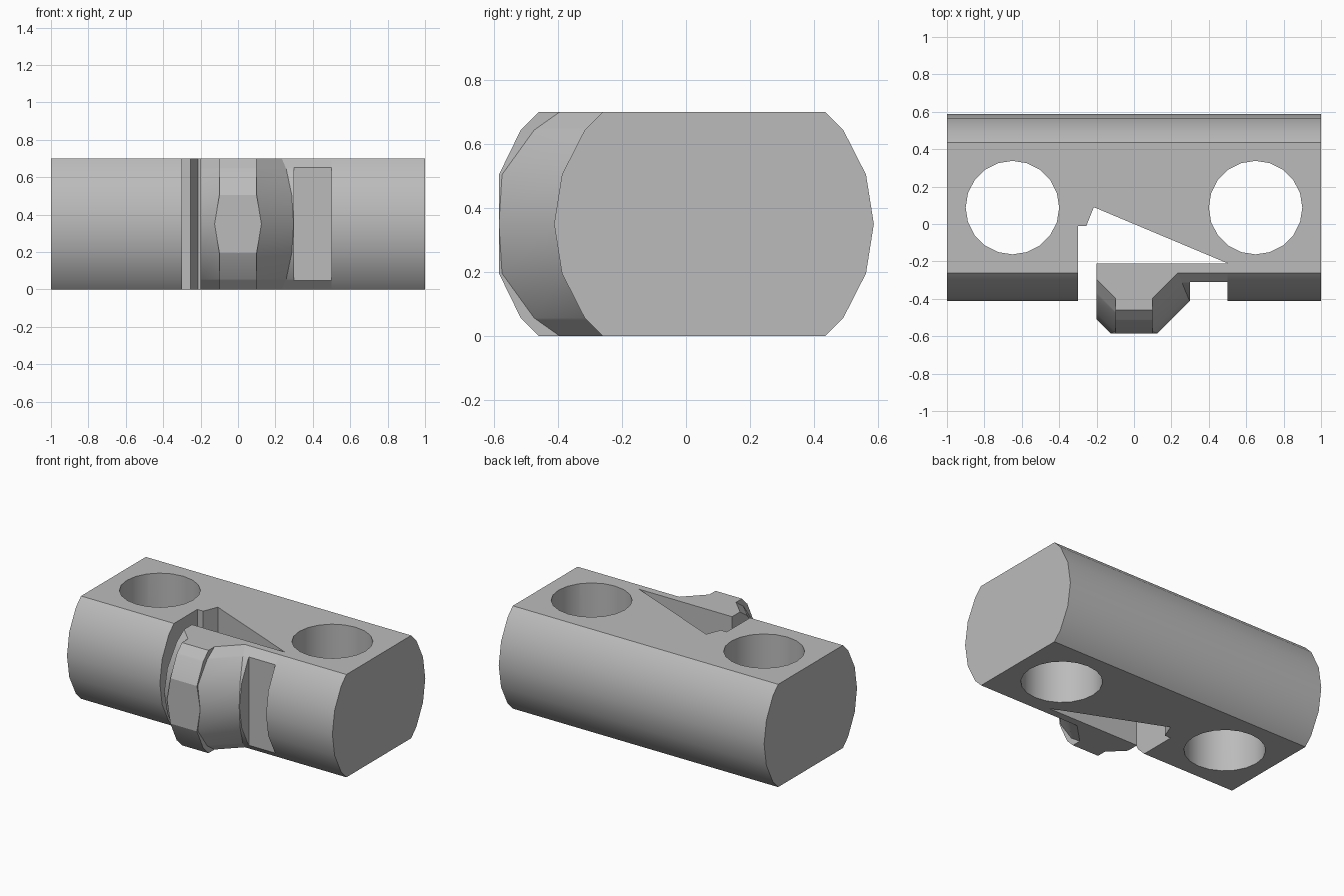
import bpy, bmesh, math

if "Cube" in bpy.data.objects:
    bpy.data.objects.remove(bpy.data.objects["Cube"], do_unlink=True)

SIDES = 20
AXIS_Y, MID_Z, RADIUS = 0.0875, 0.35, 0.5

grey = bpy.data.materials.new("plain grey")
grey.use_nodes = True
colour = (0.5, 0.5, 0.5, 1)
grey.diffuse_color = colour
grey.node_tree.nodes["Principled BSDF"].inputs["Base Color"].default_value = colour


def loft(name, rings):
    """Join equal-length rings of points into a closed solid."""
    bm = bmesh.new()
    loops = [[bm.verts.new(p) for p in ring] for ring in rings]
    for a, b in zip(loops, loops[1:]):
        for i in range(len(a)):
            j = (i + 1) % len(a)
            bm.faces.new((a[i], a[j], b[j], b[i]))
    bm.faces.new(loops[0][::-1])
    bm.faces.new(loops[-1])
    bmesh.ops.remove_doubles(bm, verts=bm.verts, dist=0.0005)
    bmesh.ops.recalc_face_normals(bm, faces=bm.faces)
    mesh = bpy.data.meshes.new(name)
    bm.to_mesh(mesh)
    bm.free()
    mesh.materials.append(grey)
    obj = bpy.data.objects.new(name, mesh)
    bpy.context.collection.objects.link(obj)
    return obj


def upright_prism(name, outline):
    return loft(name, [[(x, y, z) for x, y in outline] for z in (-0.2, 0.9)])


# Half width of the barrel at each height, with flats at top and bottom
step = 2 * math.pi / SIDES
arc = [(RADIUS * math.cos(i * step), RADIUS * math.sin(i * step)) for i in range(4)]
(wa, ha), (wb, hb) = arc[2:]
flat = wa + (wb - wa) * (MID_Z - ha) / (hb - ha)
upper = arc[:3] + [(flat, MID_Z)]

# Barrel body
side = upper + [(-w, h) for w, h in reversed(upper)]
side += [(-w, -h) for w, h in upper[1:]] + [(w, -h) for w, h in reversed(upper[1:])]
side = list(dict.fromkeys((round(w, 5), round(h, 5)) for w, h in side))
body = loft("body", [[(x, AXIS_Y + w, MID_Z + h) for w, h in side] for x in (-1, 1)])

# Cutters: two round bores and the wedge-shaped spring slot
cutters = []
for x in (-0.65, 0.65):
    ring = [(x + 0.25 * math.cos(i * step), AXIS_Y + 0.25 * math.sin(i * step))
            for i in range(SIDES)]
    cutters.append(upright_prism("bore_cutter", ring))
cutters.append(upright_prism("slot_cutter", [
    (-0.3, -0.8), (-0.3, -0.01), (-0.255, -0.01), (-0.215, 0.09),
    (0.5, -0.21), (0.5, -0.8)]))
for cutter in cutters:
    mod = body.modifiers.new("cut", 'BOOLEAN')
    mod.operation, mod.solver, mod.object = 'DIFFERENCE', 'EXACT', cutter
bpy.context.view_layer.update()
cut_mesh = bpy.data.meshes.new_from_object(
    body.evaluated_get(bpy.context.evaluated_depsgraph_get()))
body.modifiers.clear()
body.data = cut_mesh
for cutter in cutters:
    bpy.data.objects.remove(cutter, do_unlink=True)


# Lever: thin arm carrying a chamfered push button
def lever_ring(width, height):
    skin = AXIS_Y - width
    chamfer = 0.71 - math.sqrt(2) * (RADIUS - width)
    front = max(skin - 0.2, -0.585)
    half = max(0.1, chamfer + front)
    arm = max(skin, -0.31)
    outline = [
        (-0.2, -0.21), (-0.2, 0.2 - chamfer), (-half, half - chamfer),
        (-half, front), (half, front), (half, half - chamfer),
        (chamfer + skin, skin), (0.3, skin), (0.3, arm), (0.5, arm), (0.5, -0.21)]
    return [(x, y, MID_Z + height) for x, y in outline]


arm_width = AXIS_Y + 0.31
arm_height = ha + (MID_Z - ha) * (wa - arm_width) / (wa - flat)
levels = upper[:3] + [(arm_width, arm_height), upper[3]]
levels = [(w, -h) for w, h in reversed(levels[1:])] + levels
lever = loft("push_lever", [lever_ring(w, h) for w, h in levels])

# Smooth curved faces, keep hard edges
bpy.ops.object.select_all(action='DESELECT')
for obj in (body, lever):
    obj.select_set(True)
bpy.context.view_layer.objects.active = body
bpy.ops.object.shade_smooth_by_angle(angle=math.radians(25))
